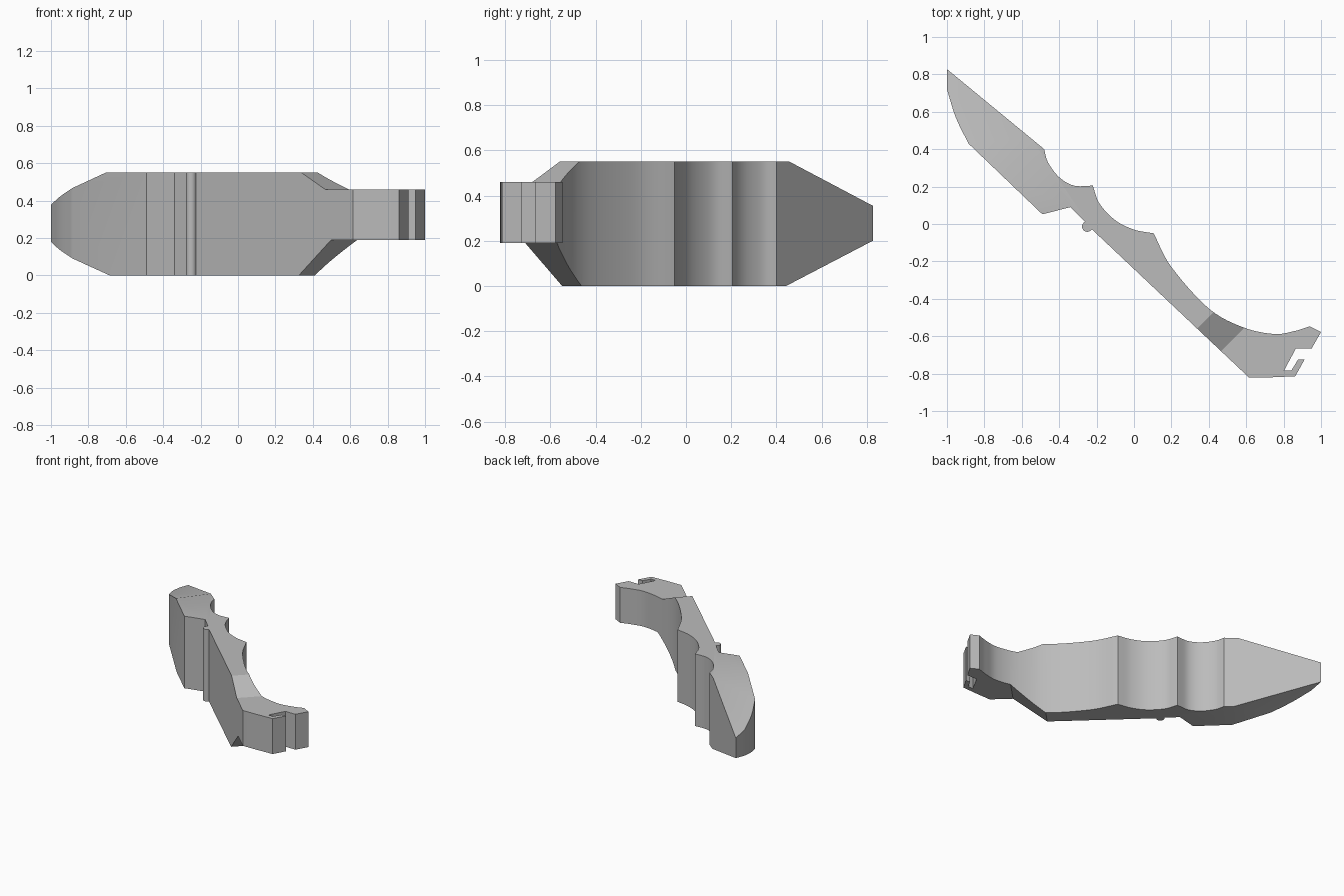
import bpy, bmesh, math
from mathutils import Vector

cube = bpy.data.objects.get("Cube")
if cube:
    bpy.data.objects.remove(cube)

HEIGHT = 0.55


def curve(points, steps=6):
    """Smooth curve through all the given points."""
    p = [Vector(q) for q in points]
    p = [2 * p[0] - p[1]] + p + [2 * p[-1] - p[-2]]
    out = []
    for a, b, c, d in zip(p, p[1:], p[2:], p[3:]):
        for i in range(steps):
            t = i / steps
            out.append(0.5 * (2 * b + (c - a) * t + (2 * a - 5 * b + 4 * c - d) * t**2
                              + (3 * b - a - 3 * c + d) * t**3))
    return out + [p[-2]]


def arc(centre, radius, start, end, steps=12):
    angles = [math.radians(start + (end - start) * i / steps) for i in range(steps + 1)]
    return [Vector((centre[0] + radius * math.cos(a), centre[1] + radius * math.sin(a)))
            for a in angles]


def prism(name, points, offset):
    """Closed solid made by sweeping a flat outline along an offset."""
    bm = bmesh.new()
    face = bm.faces.new([bm.verts.new(p) for p in points])
    swept = bmesh.ops.extrude_face_region(bm, geom=[face], use_keep_orig=True)
    bmesh.ops.translate(bm, vec=offset,
                        verts=[v for v in swept["geom"] if isinstance(v, bmesh.types.BMVert)])
    bmesh.ops.recalc_face_normals(bm, faces=bm.faces)
    mesh = bpy.data.meshes.new(name)
    bm.to_mesh(mesh)
    bm.free()
    obj = bpy.data.objects.new(name, mesh)
    bpy.context.collection.objects.link(obj)
    return obj


# Plan outline: scalloped back edge, then hook, straight front edge, bump and tip
outline = [Vector((-1, 0.828))]
outline += curve([(-0.48, 0.4), (-0.46, 0.33), (-0.4, 0.25), (-0.32, 0.205), (-0.22, 0.205)])
outline += curve([(-0.22, 0.205), (-0.185, 0.11), (-0.1, 0.02), (0, -0.03), (0.105, -0.05)])[1:]
outline += curve([(0.105, -0.05), (0.2, -0.23), (0.4, -0.452), (0.585, -0.553),
                  (0.75, -0.588), (0.86, -0.572), (0.94, -0.547)])[1:]
outline += [Vector(p) for p in [
    (1, -0.578), (0.95, -0.665), (0.866, -0.665), (0.803, -0.782), (0.842, -0.782),
    (0.877, -0.725), (0.912, -0.725), (0.862, -0.814), (0.73, -0.82), (0.616, -0.822)]]
outline += arc((-0.25, -0.014), 0.028, -30, -230)
outline += [Vector(p) for p in [(-0.262, 0.012), (-0.34, 0.09), (-0.49, 0.052)]]
outline += curve([(-0.885, 0.43), (-0.953, 0.57), (-1, 0.72)])

body = prism("grip_body", [(p.x, p.y, 0) for p in outline], (0, 0, HEIGHT))


def trim(name, degrees, profile):
    """Keep only what lies inside a side profile seen across the given direction."""
    a = math.radians(degrees)
    along = Vector((math.cos(a), math.sin(a), 0))
    across = Vector((-along.y, along.x, 0))
    cutter = prism(name, [along * s - across * 2 + Vector((0, 0, z)) for s, z in profile],
                   across * 4)
    cutter.hide_render = True
    mod = body.modifiers.new(name, "BOOLEAN")
    mod.operation, mod.solver, mod.object = "INTERSECT", "EXACT", cutter
    bpy.context.view_layer.objects.active = body
    bpy.ops.object.modifier_apply(modifier=name)
    bpy.data.objects.remove(cutter)


bpy.ops.object.select_all(action="DESELECT")
body.select_set(True)

# Tapered tip, then the stepped-down hook end
trim("tip_taper", -37.7, [(-1.4, 0.235), (-0.685, -0.002), (2, -0.002),
                          (2, 0.552), (-0.71, 0.552), (-1.4, 0.32)])
trim("hook_step", -45, [(-2, -0.01), (0.605, -0.01), (0.855, 0.19), (2, 0.19),
                        (2, 0.46), (0.81, 0.46), (0.615, 0.56), (-2, 0.56)])

# Single grey colour
grey = bpy.data.materials.new("grey")
grey.use_nodes = True
colour = (0.5, 0.5, 0.5, 1)
grey.diffuse_color = colour
grey.node_tree.nodes["Principled BSDF"].inputs["Base Color"].default_value = colour
body.data.materials.clear()
body.data.materials.append(grey)
bpy.ops.object.shade_smooth_by_angle(angle=math.radians(25))
